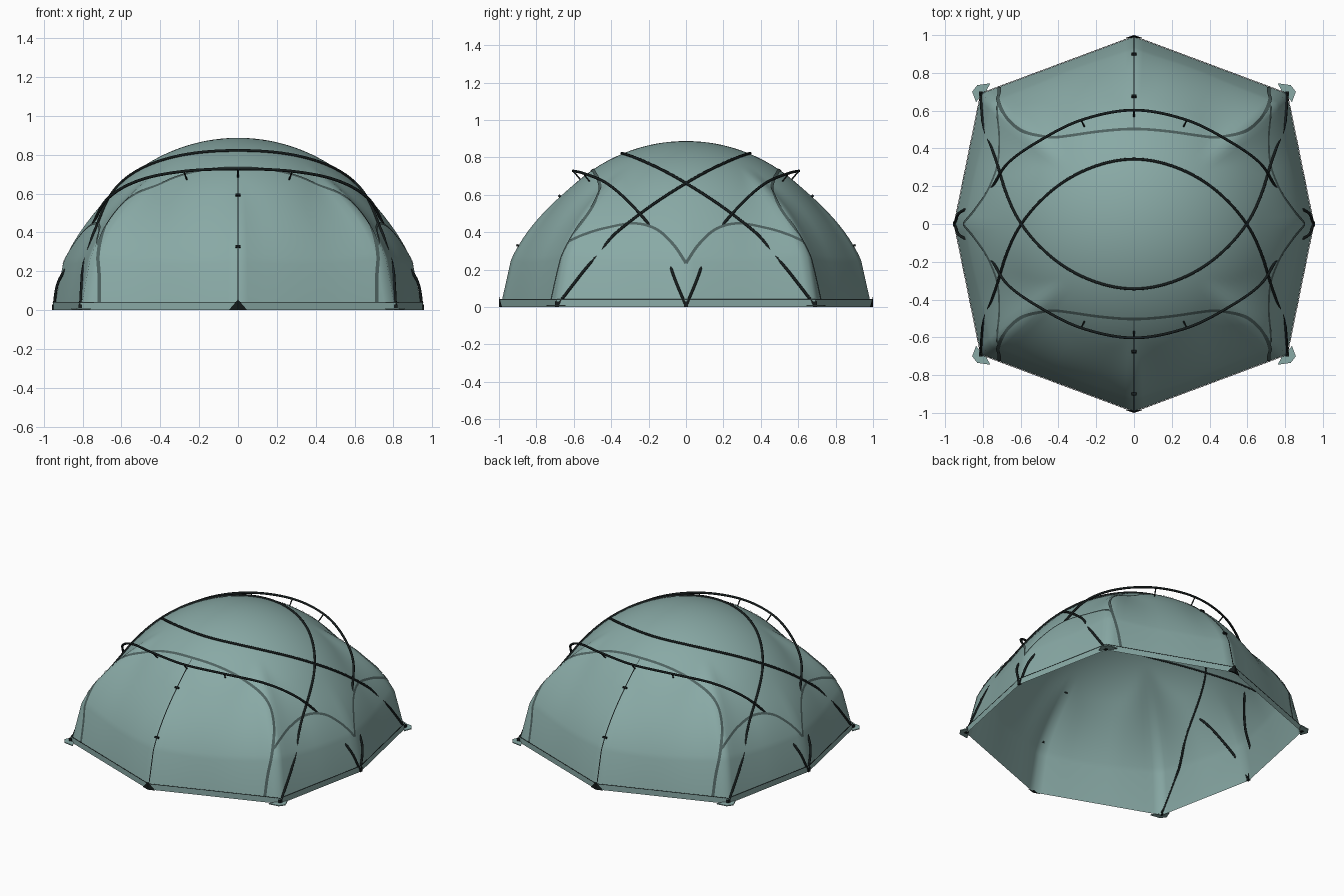
import bpy, bmesh, math
from mathutils import Vector

if "Cube" in bpy.data.objects:
    bpy.data.objects.remove(bpy.data.objects["Cube"])


def make_material(name, rgb):
    m = bpy.data.materials.new(name)
    m.use_nodes = True
    m.diffuse_color = (*rgb, 1)
    bsdf = m.node_tree.nodes["Principled BSDF"]
    bsdf.inputs["Base Color"].default_value = (*rgb, 1)
    bsdf.inputs["Roughness"].default_value = 0.8
    return m


CLOTH = make_material("teal cloth", (0.25, 0.40, 0.38))
SEAM = make_material("dark teal seam", (0.075, 0.12, 0.115))
BLACK = make_material("black pole", (0.008, 0.012, 0.012))

# Ground outline of the tent
OUTLINE = [Vector(p) for p in ((0.95, 0), (0.81, 0.69), (0, 0.992), (-0.81, 0.69),
                               (-0.95, 0), (-0.81, -0.69), (0, -0.992), (0.81, -0.69))]
TOP = 0.887
PANEL = math.radians(15)  # the wall is straight below this elevation
QUADS = [(sx, sy) for sx in (1, -1) for sy in (1, -1)]


def outline_radius(a):
    d = Vector((math.cos(a), math.sin(a)))
    best = 9.0
    for i, p in enumerate(OUTLINE):
        e = OUTLINE[(i + 1) % len(OUTLINE)] - p
        n = Vector((e.y, -e.x))
        if n.dot(d) > 1e-6:
            best = min(best, n.dot(p) / n.dot(d))
    return best


def shell_radius(a, elev):
    """Round dome that flares to the straight-sided outline near the ground."""
    r = outline_radius(a)
    reach = math.radians(min(58, 42 + 180 * max(0, r - 0.95)))
    e = max(elev, PANEL)
    t = min(1, e / reach)
    rad = TOP + (r - TOP) * (1 - t * t * (3 - 2 * t))
    if elev >= PANEL:
        return rad
    x, z = rad * math.cos(e), rad * math.sin(e)
    return r * z / (z * math.cos(elev) + (r - x) * math.sin(elev))


def on_shell(p, lift=0.0):
    p = Vector(p)
    a = math.atan2(p.y, p.x)
    elev = math.atan2(p.z, math.hypot(p.x, p.y))
    return p.normalized() * (shell_radius(a, elev) + lift)


def smooth_path(pts, steps=10):
    pts = [Vector(p) for p in pts]
    ext = [2 * pts[0] - pts[1]] + pts + [2 * pts[-1] - pts[-2]]
    out = []
    for a, b, c, d in zip(ext, ext[1:], ext[2:], ext[3:]):
        for k in range(steps):
            t = k / steps
            out.append(0.5 * (2 * b + (c - a) * t + (2 * a - 5 * b + 4 * c - d) * t ** 2
                              + (3 * b - a - 3 * c + d) * t ** 3))
    return out + [pts[-1]]


def mesh_object(name, verts, faces, mat, smooth=False):
    me = bpy.data.meshes.new(name)
    me.from_pydata([tuple(v) for v in verts], [], faces)
    bm = bmesh.new()
    bm.from_mesh(me)
    bmesh.ops.recalc_face_normals(bm, faces=bm.faces)
    for f in bm.faces:
        f.smooth = smooth
    bm.to_mesh(me)
    bm.free()
    me.materials.append(mat)
    ob = bpy.data.objects.new(name, me)
    bpy.context.collection.objects.link(ob)


def tube(name, pts, radius, cyclic=False):
    cu = bpy.data.curves.new(name, "CURVE")
    cu.dimensions = "3D"
    cu.bevel_depth = radius
    cu.bevel_resolution = 2
    cu.use_fill_caps = True
    sp = cu.splines.new("POLY")
    sp.points.add(len(pts) - 1)
    for q, p in zip(sp.points, pts):
        q.co = (*p, 1)
    sp.use_cyclic_u = cyclic
    cu.materials.append(BLACK)
    ob = bpy.data.objects.new(name, cu)
    bpy.context.collection.objects.link(ob)


def ribbon(name, pts, width, mat, lift=0.004):
    """Flat strip that hugs the shell."""
    path = [on_shell(p) for p in pts]
    verts, faces = [], []
    for i, p in enumerate(path):
        tangent = path[min(i + 1, len(path) - 1)] - path[max(i - 1, 0)]
        side = tangent.cross(p).normalized() * width / 2
        verts += [on_shell(p - side, lift), on_shell(p + side, lift)]
        if i:
            k = 2 * i
            faces.append((k - 2, k - 1, k + 1, k))
    mesh_object(name, verts, faces, mat, True)


def block(name, centre, size):
    bpy.ops.mesh.primitive_cube_add(size=1, location=centre)
    ob = bpy.context.object
    ob.name = name
    ob.scale = size
    ob.data.materials.append(BLACK)
    return ob


def flip(pts, sx, sy):
    return [Vector((p[0] * sx, p[1] * sy, p[2])) for p in pts]


def arch(half):
    """Complete a half path that ends on x = 0."""
    return list(half) + flip(reversed(half[:-1]), -1, 1)


# Dome shell, open underneath
SEG, RINGS = 128, 36
elevs = [0] + [PANEL + (math.pi / 2 - PANEL) * j / RINGS for j in range(RINGS)]
verts, faces = [], []
for j, elev in enumerate(elevs):
    for i in range(SEG):
        # columns are spread so that each outline corner gets its own column
        per = SEG // 8
        e, f = divmod(i, per)
        p = OUTLINE[e].lerp(OUTLINE[(e + 1) % 8], f / per)
        a = math.atan2(p.y, p.x)
        r = shell_radius(a, elev)
        verts.append((r * math.cos(elev) * math.cos(a),
                      r * math.cos(elev) * math.sin(a), r * math.sin(elev)))
        if j:
            n = (i + 1) % SEG
            faces.append(((j - 1) * SEG + i, (j - 1) * SEG + n, j * SEG + n, j * SEG + i))
verts.append((0, 0, TOP))
last = RINGS * SEG
faces += [(last + i, last + (i + 1) % SEG, len(verts) - 1) for i in range(SEG)]
mesh_object("dome_shell", verts, faces, CLOTH, True)

# Ground skirt with a dark top edge
rim = [p * 1.003 for p in OUTLINE]
verts = [(p.x, p.y, z) for z in (0, 0.04) for p in rim]
mesh_object("ground_skirt", verts,
            [(i, (i + 1) % 8, (i + 1) % 8 + 8, i + 8) for i in range(8)], CLOTH)
tube("skirt_edge", [(p.x, p.y, 0.04) for p in rim], 0.0015, True)

# Crossing main poles, dipping under the cloth low down, and raised door poles
main_half = [(0.81, 0.69, 0.005), (0.79, 0.49, 0.26), (0.74, 0.36, 0.41),
             (0.60, 0, 0.665), (0.33, -0.25, 0.79), (0, -0.345, 0.825)]
door_half = [(0.95, 0, 0.005), (0.923, 0.06, 0.15), (0.83, 0.11, 0.29), (0.755, 0.19, 0.43),
             (0.67, 0.32, 0.575), (0.51, 0.435, 0.668), (0.28, 0.55, 0.715), (0, 0.603, 0.727)]
for sy, end in ((1, "back"), (-1, "front")):
    path = [on_shell(p, 0.004 - 0.014 * max(0, 1 - abs(p.z - 0.29) / 0.1))
            for p in smooth_path(arch(main_half))]
    tube("main_pole_" + end, flip(path, 1, sy), 0.0075)
    tube("door_pole_" + end, flip(smooth_path(arch(door_half)), 1, sy), 0.0075)
    # Short struts between door pole and cloth
    for x, y, z in ((0.28, 0.55, 0.715), (0, 0.603, 0.727), (-0.28, 0.55, 0.715)):
        p = Vector((x, y * sy, z))
        tube("door_pole_strut_" + end, [p, on_shell(p)], 0.004)

    # Door seam and centre zip
    door = [(0.715, 0.725, 0.03), (0.715, 0.69, 0.18), (0.70, 0.62, 0.34), (0.67, 0.555, 0.47),
            (0.61, 0.51, 0.58), (0.5, 0.49, 0.66), (0.35, 0.49, 0.71), (0.18, 0.5, 0.735),
            (0, 0.51, 0.745)]
    ribbon("door_seam_" + end, flip(smooth_path(arch(door)), 1, sy), 0.017, SEAM)
    zip_path = [(0, sy * math.cos(t * 0.022), math.sin(t * 0.022)) for t in range(2, 41)]
    ribbon("door_zip_" + end, zip_path, 0.007, BLACK)
    ribbon("upper_zip_" + end, [(0, sy * math.cos(t), math.sin(t)) for t in (0.88, 0.92, 0.97)],
           0.006, SEAM)
    for t in (0.35, 0.72):
        p = on_shell((0, sy * math.cos(t), math.sin(t)), 0.004)
        tab = block("zip_tab_" + end, p, (0.028, 0.014, 0.012))
        tab.rotation_euler.x = sy * t

    # Pointed tab over the skirt at the foot of the zip
    mesh_object("zip_foot_" + end,
                [(-0.048, sy * 0.984, 0), (0.048, sy * 0.984, 0), (0, sy, 0),
                 (0, sy * 0.999, 0.055)],
                [(0, 1, 2), (0, 1, 3), (1, 2, 3), (2, 0, 3)], BLACK)

# Side panel seams and corner feet
side = [(0.93, 0, 0.24), (0.86, 0.07, 0.34), (0.8, 0.17, 0.43), (0.75, 0.30, 0.46),
        (0.73, 0.45, 0.43), (0.72, 0.55, 0.385), (0.70, 0.62, 0.33)]
flap = [(0.76, 0.745), (0.83, 0.735), (0.857, 0.70), (0.836, 0.645), (0.81, 0.68), (0.785, 0.70)]
for sx, sy in QUADS:
    tag = ("left" if sx > 0 else "right") + ("_back" if sy > 0 else "_front")
    ribbon("side_seam_" + tag, flip(smooth_path(side), sx, sy), 0.016, SEAM)
    block("corner_foot_" + tag, (sx * 0.812, sy * 0.69, 0.014), (0.018, 0.022, 0.028))
    n = len(flap)
    verts = [(sx * x, sy * y, z) for z in (0.004, 0.01) for x, y in flap]
    mesh_object("corner_flap_" + tag, verts,
                [tuple(range(n)), tuple(range(n, 2 * n))]
                + [(i, (i + 1) % n, (i + 1) % n + n, i + n) for i in range(n)], CLOTH)
for sx, tag in ((1, "left"), (-1, "right")):
    block("side_foot_" + tag, (sx * 0.95, 0, 0.014), (0.016, 0.024, 0.028))
